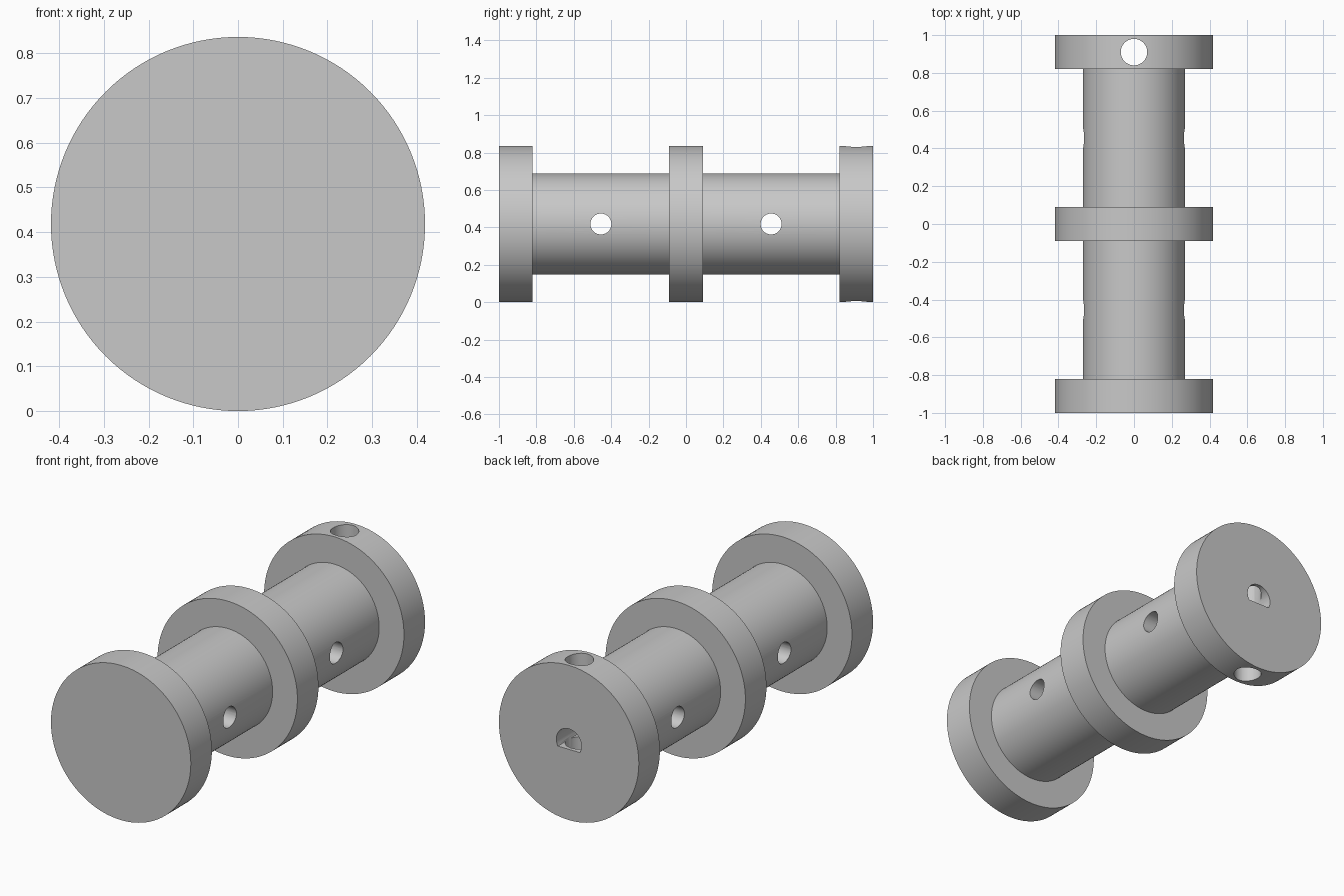
import bpy, bmesh
from math import sin, cos, pi, asin, radians
from mathutils import Vector, Matrix

if "Cube" in bpy.data.objects:
    bpy.data.objects.remove(bpy.data.objects["Cube"], do_unlink=True)

FLANGE_R, CORE_R = 0.418, 0.27
FLANGE_W = 0.18
CENTER = Vector((0, 0, FLANGE_R))

grey = bpy.data.materials.new("plain grey")
grey.use_nodes = True
grey.diffuse_color = (0.58, 0.58, 0.58, 1)
grey.node_tree.nodes["Principled BSDF"].inputs["Base Color"].default_value = (0.58, 0.58, 0.58, 1)


def finish(bm, name):
    bmesh.ops.recalc_face_normals(bm, faces=bm.faces)
    mesh = bpy.data.meshes.new(name)
    bm.to_mesh(mesh)
    bm.free()
    mesh.materials.append(grey)
    obj = bpy.data.objects.new(name, mesh)
    bpy.context.collection.objects.link(obj)
    return obj


def lathe(name, profile, segments=128):
    """Turn (radius, y) points around the y axis and cap both ends."""
    bm = bmesh.new()
    rings = []
    for r, y in profile:
        angles = [2 * pi * i / segments for i in range(segments)]
        rings.append([bm.verts.new(CENTER + Vector((r * sin(a), y, r * cos(a)))) for a in angles])
    for lower, upper in zip(rings, rings[1:]):
        for i in range(segments):
            j = (i + 1) % segments
            bm.faces.new((lower[i], lower[j], upper[j], upper[i]))
    bm.faces.new(rings[0])
    bm.faces.new(rings[-1])
    return finish(bm, name)


def hole_cutter(name, radius, length, y, axis):
    """Round cutter through the spool centre line along the given axis."""
    bm = bmesh.new()
    turn = Vector((0, 0, 1)).rotation_difference(Vector(axis)).to_matrix().to_4x4()
    place = Matrix.Translation(CENTER + Vector((0, y, 0))) @ turn
    bmesh.ops.create_cone(bm, cap_ends=True, segments=48, radius1=radius,
                          radius2=radius, depth=length, matrix=place)
    return finish(bm, name)


def d_bore_cutter(name, radius, flat, y_start, y_end, steps=40):
    """D-shaped cutter with its flat side facing down."""
    bm = bmesh.new()
    start = -asin(flat / radius)
    sweep = pi - 2 * start
    ring = []
    for i in range(steps + 1):
        a = start + sweep * i / steps
        ring.append(bm.verts.new(CENTER + Vector((radius * cos(a), y_start, radius * sin(a)))))
    face = bm.faces.new(ring)
    grown = bmesh.ops.extrude_face_region(bm, geom=[face])["geom"]
    verts = [v for v in grown if isinstance(v, bmesh.types.BMVert)]
    bmesh.ops.translate(bm, verts=verts, vec=(0, y_end - y_start, 0))
    return finish(bm, name)


# Spool body: core with a flange at each end and one in the middle
half = FLANGE_W / 2
inner = 1 - FLANGE_W
spool = lathe("spool_body", [
    (FLANGE_R, -1), (FLANGE_R, -inner), (CORE_R, -inner), (CORE_R, -half),
    (FLANGE_R, -half), (FLANGE_R, half), (CORE_R, half), (CORE_R, inner),
    (FLANGE_R, inner), (FLANGE_R, 1)])

# Cord holes through the core, screw hole through the back flange, shaft bore
cutters = [
    hole_cutter("front_cord_hole", 0.056, 1, -0.455, (1, 0, 0)),
    hole_cutter("back_cord_hole", 0.056, 1, 0.455, (1, 0, 0)),
    hole_cutter("screw_hole", 0.07, 1.2, 0.91, (0, 0, 1)),
    d_bore_cutter("shaft_bore", 0.075, 0.036, 0.75, 1.1),
]
for cutter in cutters:
    cutter.hide_render = True
    cutter.hide_set(True)
    mod = spool.modifiers.new(cutter.name, 'BOOLEAN')
    mod.operation = 'DIFFERENCE'
    mod.solver = 'EXACT'
    mod.object = cutter

# Apply the cuts, then remove the cutters
bpy.context.view_layer.objects.active = spool
spool.select_set(True)
for mod in list(spool.modifiers):
    bpy.ops.object.modifier_apply(modifier=mod.name)
for cutter in cutters:
    bpy.data.objects.remove(cutter, do_unlink=True)
bpy.ops.object.shade_smooth_by_angle(angle=radians(30))
